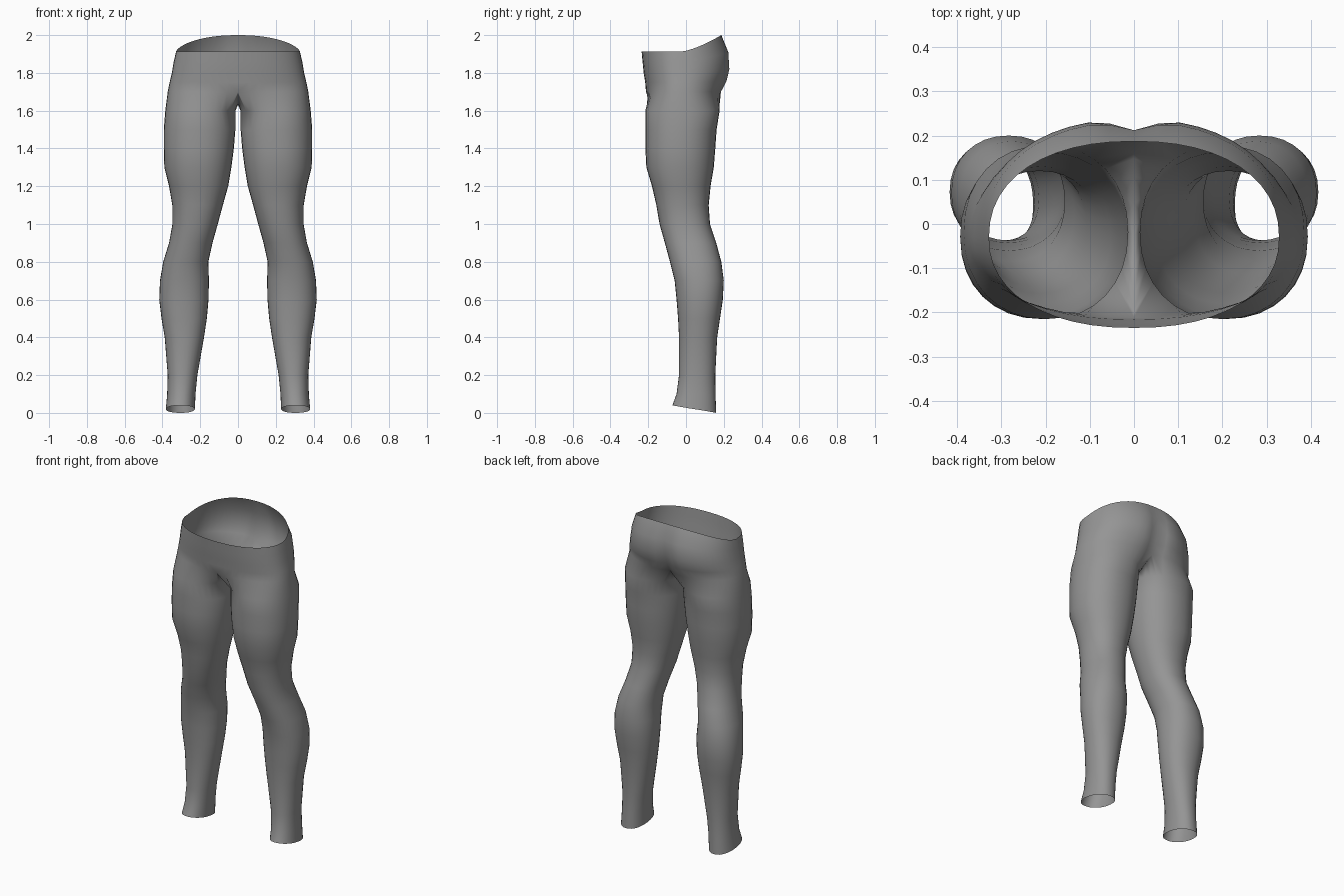
import bpy, bmesh
from math import sin, cos, pi, exp, radians

cube = bpy.data.objects.get("Cube")
if cube:
    bpy.data.objects.remove(cube)

OUTER, INNER = 24, 8          # segments around the outside and the inner thigh
N = OUTER + INNER

# Leg sections: height, inner x, outer x, front y, back y
LEG = [
    (0.02, .228, .382, -.072, .16), (0.1, .225, .375, -.05, .156),
    (0.2, .215, .372, -.037, .155), (0.4, .18, .388, -.037, .165),
    (0.5, .165, .405, -.042, .18), (0.6, .156, .417, -.05, .195),
    (0.7, .154, .413, -.06, .20), (0.8, .157, .396, -.085, .187),
    (0.9, .135, .365, -.112, .16), (1.0, .107, .347, -.14, .127),
    (1.1, .08, .348, -.157, .12), (1.2, .052, .365, -.18, .13),
    (1.3, .035, .39, -.21, .147), (1.4, .022, .393, -.215, .155),
    (1.5, .014, .393, -.215, .162), (1.6, .014, .385, -.215, .178),
]
# Hip sections: height, half width, front y, back y, depth of the rear cleft
HIPS = [
    (1.70, .372, -.212, .192, .03), (1.75, .362, -.216, .222, .035),
    (1.80, .35, -.224, .238, .03), (1.86, .34, -.23, .232, .02),
    (1.912, .328, -.235, .187, 0),
]


def power(v, e):
    return abs(v) ** e * (1 if v >= 0 else -1)


def leg_ring(z, x0, x1, y0, y1):
    """Closed section, starting at the inner front corner."""
    ring = []
    for j in range(N):
        a = radians(225) + 2 * pi * j / N
        x = (x0 + x1) / 2 + (x1 - x0) / 2 * power(cos(a), .92)
        y = (y0 + y1) / 2 + (y1 - y0) / 2 * power(sin(a), .92)
        slant = -.02 * sin(a) if z < .05 else 0
        ring.append((x, y, z + slant))
    return ring


def hip_arc(z, w, y0, y1, cleft):
    """Half section from front centre around the side to back centre."""
    arc, mid = [], -.03
    lift = max(0, (z - 1.70) / .212)
    for j in range(OUTER + 1):
        a = -pi / 2 + pi * j / OUTER
        x = 0 if j in (0, OUTER) else w * power(cos(a), .9)
        reach = y1 - mid if a > 0 else mid - y0
        y = mid + reach * power(sin(a), .9)
        if a > 0:
            y -= cleft * exp(-(x / .05) ** 2)
        rise = .088 * max(0, sin(a)) ** 1.3 * lift ** 2
        arc.append((x, y, z + rise))
    return arc


bm = bmesh.new()


def add(points):
    return [bm.verts.new(p) for p in points]


def bridge(low, high, count):
    for j in range(count):
        k = (j + 1) % len(low)
        bm.faces.new((low[j], low[k], high[k], high[j]))


# Leg tube
rings = [add(leg_ring(*s)) for s in LEG]

# Hip bottom, closed by the crotch seam on the centre line
hips = [hip_arc(*s) for s in HIPS]
front_y, back_y = hips[0][0][1], hips[0][-1][1]
seam = []
for i in range(1, INNER):
    s = cos(pi * i / INNER)
    y = (front_y + back_y) / 2 + (back_y - front_y) / 2 * s
    seam.append((0, y, 1.63 + .07 * s * s))
rings.append(add(hips[0] + seam))
for low, high in zip(rings, rings[1:]):
    bridge(low, high, N)

# Hips up to the open waist
arcs = [rings[-1][:OUTER + 1]] + [add(h) for h in hips[1:]]
for low, high in zip(arcs, arcs[1:]):
    bridge(low, high, OUTER)

mesh = bpy.data.meshes.new("leggings")
bm.to_mesh(mesh)
bm.free()
leggings = bpy.data.objects.new("leggings", mesh)
bpy.context.collection.objects.link(leggings)

# Other leg by mirroring
mirror = leggings.modifiers.new("other_side", 'MIRROR')
mirror.use_clip = True
mirror.merge_threshold = .001

# Grey cloth
cloth = bpy.data.materials.new("grey cloth")
cloth.use_nodes = True
grey = (.3, .3, .3, 1)
cloth.diffuse_color = grey
cloth.node_tree.nodes["Principled BSDF"].inputs["Base Color"].default_value = grey
mesh.materials.append(cloth)

for o in bpy.context.selected_objects:
    o.select_set(False)
leggings.select_set(True)
bpy.context.view_layer.objects.active = leggings
bpy.ops.object.shade_smooth()
